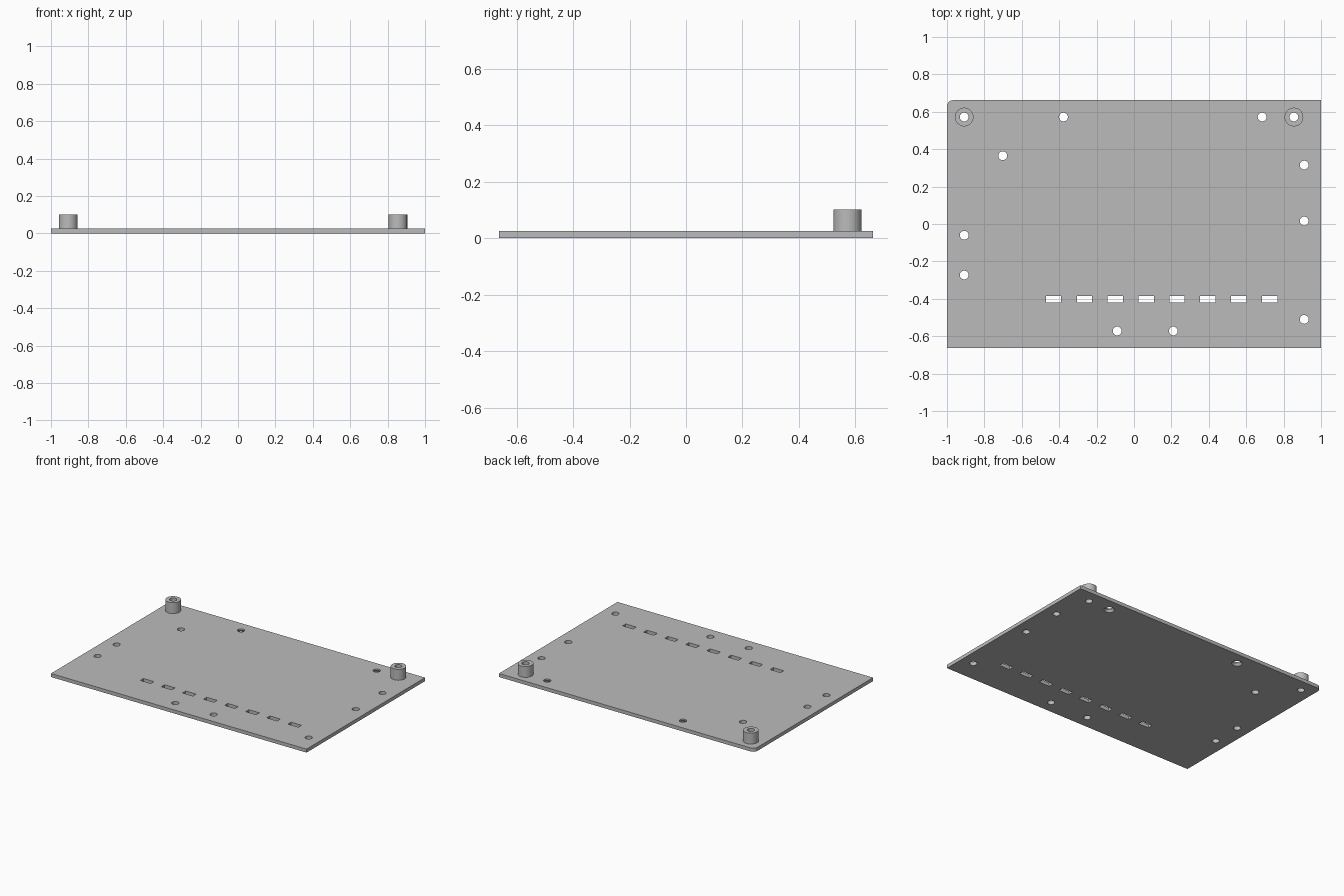
import bpy
import bmesh
from mathutils import Matrix

if "Cube" in bpy.data.objects:
    bpy.data.objects.remove(bpy.data.objects["Cube"], do_unlink=True)

HALF_X, HALF_Y = 1.0, 0.662
THICK, TOP = 0.025, 0.102
HOLE_R, POST_R, SINK_R = 0.0235, 0.05, 0.034
SEGMENTS = 40

posts = [(-0.908, 0.572), (0.855, 0.572)]
countersunk = [(-0.377, 0.572), (0.685, 0.572)]
plain = [(-0.702, 0.365), (0.91, 0.315), (0.91, 0.016), (0.91, -0.51),
         (-0.908, -0.06), (-0.908, -0.273), (-0.09, -0.572), (0.21, -0.572)]

grey = bpy.data.materials.new("plain grey")
grey.use_nodes = True
colour = (0.5, 0.5, 0.5, 1)
grey.diffuse_color = colour
grey.node_tree.nodes["Principled BSDF"].inputs["Base Color"].default_value = colour


def cylinder(bm, x, y, z0, z1, r0, r1=None):
    bmesh.ops.create_cone(bm, cap_ends=True, segments=SEGMENTS, radius1=r0,
                          radius2=r0 if r1 is None else r1, depth=z1 - z0,
                          matrix=Matrix.Translation((x, y, (z0 + z1) / 2)))


def box(bm, x, y, z, sx, sy, sz):
    place = Matrix.Translation((x, y, z)) @ Matrix.Diagonal((sx, sy, sz, 1))
    return bmesh.ops.create_cube(bm, size=1, matrix=place)["verts"]


def finish(bm, name):
    mesh = bpy.data.meshes.new(name)
    bm.to_mesh(mesh)
    bm.free()
    mesh.materials.append(grey)
    obj = bpy.data.objects.new(name, mesh)
    bpy.context.collection.objects.link(obj)
    return obj


def activate(obj):
    bpy.ops.object.select_all(action="DESELECT")
    obj.select_set(True)
    bpy.context.view_layer.objects.active = obj


def cut(obj, cutter):
    mod = obj.modifiers.new("cut", "BOOLEAN")
    mod.operation, mod.solver, mod.object = "DIFFERENCE", "EXACT", cutter
    activate(obj)
    bpy.ops.object.modifier_apply(modifier=mod.name)


# Base plate with a single rounded corner at the back right
bm = bmesh.new()
box(bm, 0, 0, THICK / 2, 2 * HALF_X, 2 * HALF_Y, THICK)
corner = [e for e in bm.edges if all(v.co.x < 0 < v.co.y for v in e.verts)]
bmesh.ops.bevel(bm, geom=corner, offset=0.033, segments=8, profile=0.5, affect="EDGES")
plate = finish(bm, "base_plate")

# Standoff posts
standoffs = []
for (x, y), side in zip(posts, ("right", "left")):
    bm = bmesh.new()
    cylinder(bm, x, y, THICK, TOP, POST_R)
    standoffs.append(finish(bm, "standoff_" + side))

# Cutter for round holes and the row of slots
bm = bmesh.new()
for x, y in posts + countersunk + plain:
    cylinder(bm, x, y, -0.1, 0.2, HOLE_R)
for i in range(8):
    box(bm, -0.43 + i * 0.165, -0.402, 0, 0.082, 0.036, 0.2)
holes = finish(bm, "hole_cutter")

# Cutter for the conical recesses underneath
bm = bmesh.new()
for x, y in countersunk:
    slope = SINK_R - HOLE_R
    cylinder(bm, x, y, -0.015, 0.015, SINK_R + slope, HOLE_R)
sinks = finish(bm, "countersink_cutter")

cut(plate, holes)
cut(plate, sinks)
for post in standoffs:
    cut(post, holes)
for cutter in (holes, sinks):
    bpy.data.objects.remove(cutter, do_unlink=True)

for obj in [plate] + standoffs:
    activate(obj)
    bpy.ops.object.shade_smooth_by_angle(angle=0.6)
